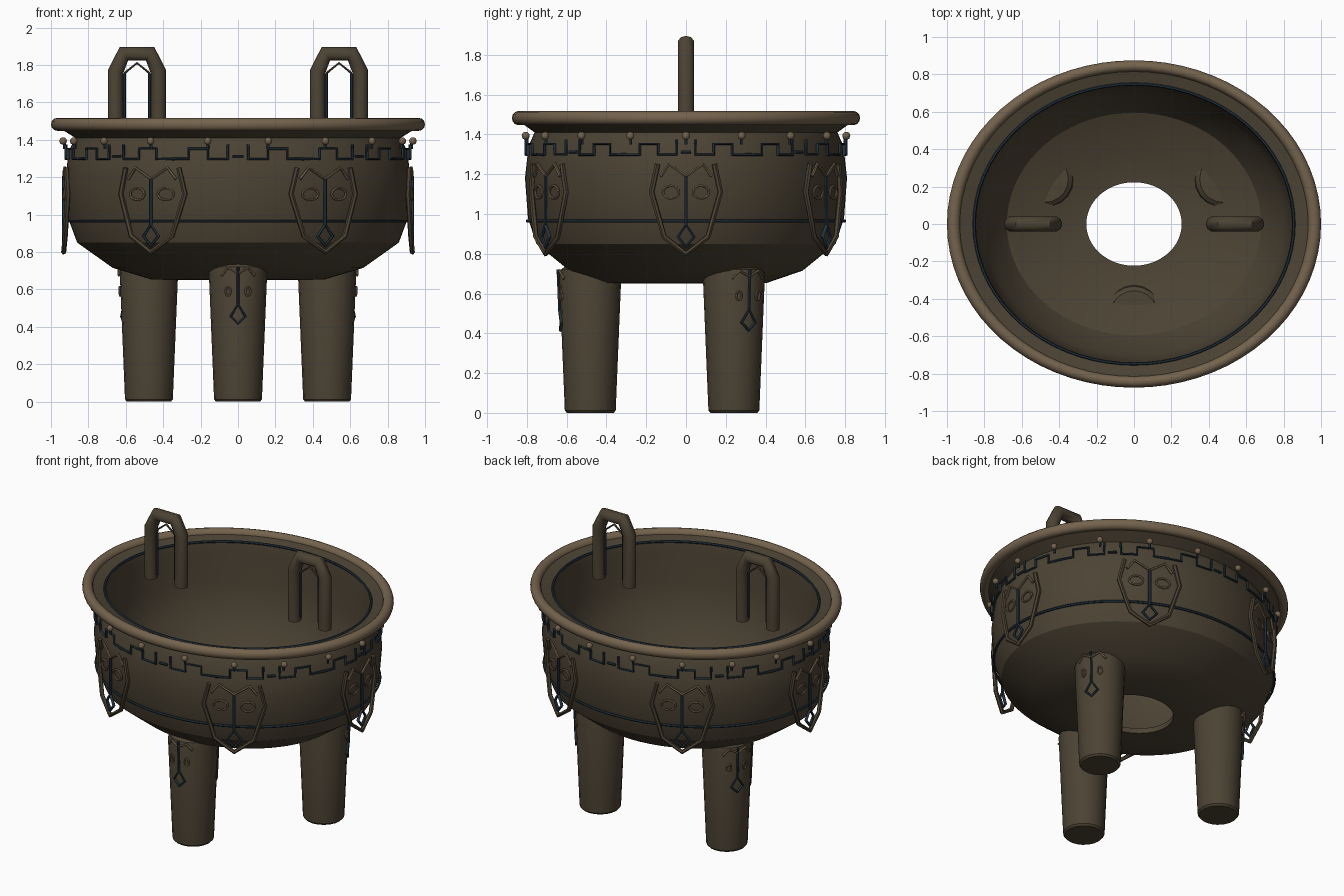
import bpy, bmesh, math
from math import sin, cos, radians, pi

if "Cube" in bpy.data.objects:
    bpy.data.objects.remove(bpy.data.objects["Cube"])

RATIO = 0.875  # the vessel is an ellipse: depth / width


def material(name, rgb):
    m = bpy.data.materials.new(name)
    m.diffuse_color = (*rgb, 1)
    m.use_nodes = True
    m.node_tree.nodes["Principled BSDF"].inputs["Base Color"].default_value = m.diffuse_color
    return m


BRONZE = material("dark bronze", (0.072, 0.056, 0.034))
LIGHT = material("worn light bronze", (0.175, 0.125, 0.075))
BLUE = material("blue black inlay", (0.018, 0.034, 0.050))


def finish(name, mesh, mat, angle=30):
    ob = bpy.data.objects.new(name, mesh)
    bpy.context.collection.objects.link(ob)
    mesh.materials.clear()
    mesh.materials.append(mat)
    bpy.ops.object.select_all(action='DESELECT')
    ob.select_set(True)
    bpy.context.view_layer.objects.active = ob
    bpy.ops.object.shade_smooth_by_angle(angle=radians(angle))
    return ob


def lathe(name, profile, n, mat, ratio=1.0, centre=(0, 0), closed=False, angle=30):
    bm = bmesh.new()
    rings = []
    for r, z in profile:
        rings.append([bm.verts.new((centre[0] + r * sin(2 * pi * i / n),
                                    centre[1] - ratio * r * cos(2 * pi * i / n), z))
                      for i in range(n)])
    pairs = list(zip(rings, rings[1:]))
    if closed:
        pairs.append((rings[-1], rings[0]))
    else:
        bm.faces.new(rings[0])
        bm.faces.new(rings[-1])
    for a, b in pairs:
        for i in range(n):
            j = (i + 1) % n
            bm.faces.new((a[i], a[j], b[j], b[i]))
    bmesh.ops.recalc_face_normals(bm, faces=bm.faces)
    me = bpy.data.meshes.new(name)
    bm.to_mesh(me)
    bm.free()
    return finish(name, me, mat, angle)


def tubes(name, paths, radius, mat, res=1):
    """Round bars along polylines; each path is (points, closed)."""
    cu = bpy.data.curves.new(name + "_path", 'CURVE')
    cu.dimensions = '3D'
    cu.bevel_depth = radius
    cu.bevel_resolution = res
    cu.use_fill_caps = True
    for pts, closed in paths:
        sp = cu.splines.new('POLY')
        sp.points.add(len(pts) - 1)
        for p, co in zip(sp.points, pts):
            p.co = (*co, 1)
        sp.use_cyclic_u = closed
    tmp = bpy.data.objects.new(name + "_path", cu)
    bpy.context.collection.objects.link(tmp)
    dg = bpy.context.evaluated_depsgraph_get()
    me = bpy.data.meshes.new_from_object(tmp.evaluated_get(dg))
    bpy.data.objects.remove(tmp)
    return finish(name, me, mat, 50)


def on_bowl(deg, r, z):
    return (r * sin(radians(deg)), -RATIO * r * cos(radians(deg)), z)


def mirrored(half):
    """Left-to-right line from its right half, starting on the centre."""
    return [(-u, z) for u, z in reversed(half)] + [p for p in half if p[0] != 0]


def ellipse(u, z, ru, rz, n=16):
    return [(u + ru * cos(2 * pi * i / n), z + rz * sin(2 * pi * i / n)) for i in range(n)]


# bowl: outer wall, lip, inner wall, open hole in the floor
bowl = [(.255, .65), (.46, .652), (.67, .715), (.86, .85), (.908, .98), (.925, 1.18),
        (.905, 1.34), (.87, 1.41), (.95, 1.46), (.945, 1.49), (.855, 1.47),
        (.845, 1.40), (.84, 1.20), (.80, .98), (.68, .81), (.40, .70), (.255, .685)]
lathe("bowl", bowl, 72, BRONZE, RATIO, closed=True)

# rounded rim
rim = [(.965 + .035 * cos(2 * pi * i / 12), 1.482 + .035 * sin(2 * pi * i / 12)) for i in range(12)]
lathe("rim", rim, 72, LIGHT, RATIO, closed=True, angle=60)

# inlaid lines inside the lip and around the belly
for name, r, z in (("lip_line", .855, 1.472), ("belly_line", .912, .965)):
    tubes(name, [([on_bowl(i * 5, r, z) for i in range(72)], True)], .008, BLUE)

# legs, each with a small face on the outer side
leg_profile = [(.118, 0), (.128, .012), (.156, .69), (.148, .72), (.125, .738)]
for name, t in (("front_leg", 0), ("back_right_leg", 120), ("back_left_leg", 240)):
    cx, cy, _ = on_bowl(t, .55, 0)
    lathe(name, leg_profile, 20, BRONZE, centre=(cx, cy))

    def on_leg(pts):
        out = []
        for u, z in pts:
            r = .128 + .041 * z + .005
            a = radians(t) + u / r
            out.append((cx + r * sin(a), cy - r * cos(a), z))
        return out

    tubes(name + "_brow", [(on_leg(mirrored([(0, .685), (.055, .715), (.095, .675)])), False)], .008, LIGHT)
    tubes(name + "_eyes", [(on_leg(ellipse(s * .055, .59, .014, .025, 10)), True) for s in (-1, 1)], .006, LIGHT)
    tubes(name + "_nose", [(on_leg([(0, .72), (0, .52)]), False),
                           (on_leg([(0, .52), (.04, .455), (0, .415), (-.04, .455)]), True)], .008, BLUE)

# upright handles with trim inside the arch
for name, cx in (("left_handle", -.54), ("right_handle", .54)):
    arch = mirrored([(.07, 1.86), (.114, 1.765), (.114, 1.42)])
    tubes(name, [([(cx + u, 0, z) for u, z in arch], False)], .042, BRONZE, 3)
    tubes(name + "_trim", [([(cx + u, 0, z) for u, z in mirrored([(0, 1.81), (.068, 1.755)])], False)], .007, BRONZE)
    tubes(name + "_inlay", [([(cx + s * .068, 0, 1.45), (cx + s * .068, 0, 1.755)], False) for s in (-1, 1)],
          .008, BLUE)

# six faces around the belly
outline, brows, eyes, noses = [], [], [], []
for k in range(6):
    t = 30 + 60 * k

    def on_face(pts, r=.932):
        return [on_bowl(t + math.degrees(u / .85), r, z) for u, z in pts]

    outline.append((on_face(mirrored([(0, .80), (.115, .885), (.182, 1.11), (.15, 1.25)])), False))
    brows.append((on_face(mirrored([(0, 1.19), (.09, 1.25), (.135, 1.19)])), False))
    for s in (-1, 1):
        eyes.append((on_face(ellipse(s * .08, 1.11, .042, .032)), True))
    noses.append((on_face([(0, 1.19), (0, .945)]), False))
    noses.append((on_face([(0, .945), (.042, .885), (0, .835), (-.042, .885)]), True))
tubes("face_outlines", outline, .014, BRONZE)
tubes("face_brows", brows, .009, LIGHT)
tubes("face_eyes", eyes, .007, LIGHT)
tubes("face_noses", noses, .010, BLUE)

# square fret band below the rim
fret = []
for k in range(8):
    half = [(3.4, 1.375), (3.4, 1.298), (10, 1.298), (10, 1.352), (16.7, 1.352), (16.7, 1.298), (22.5, 1.298)]
    for s in (-1, 1):
        fret.append(([on_bowl(45 * k + s * u, .922, z) for u, z in half], False))
    fret.append(([on_bowl(45 * k + u, .917, 1.312) for u in (-1.8, 1.8)], False))
for k in range(18):
    fret.append(([on_bowl(10 + 20 * k, .928, z) for z in (1.39, 1.35)], False))
tubes("fret_band", fret, .008, BLUE)

# ring of small studs
bm = bmesh.new()
for k in range(18):
    v = bmesh.ops.create_uvsphere(bm, u_segments=12, v_segments=8, radius=.02)["verts"]
    bmesh.ops.translate(bm, verts=v, vec=on_bowl(10 + 20 * k, .935, 1.393))
me = bpy.data.meshes.new("studs")
bm.to_mesh(me)
bm.free()
finish("studs", me, LIGHT, 60)
